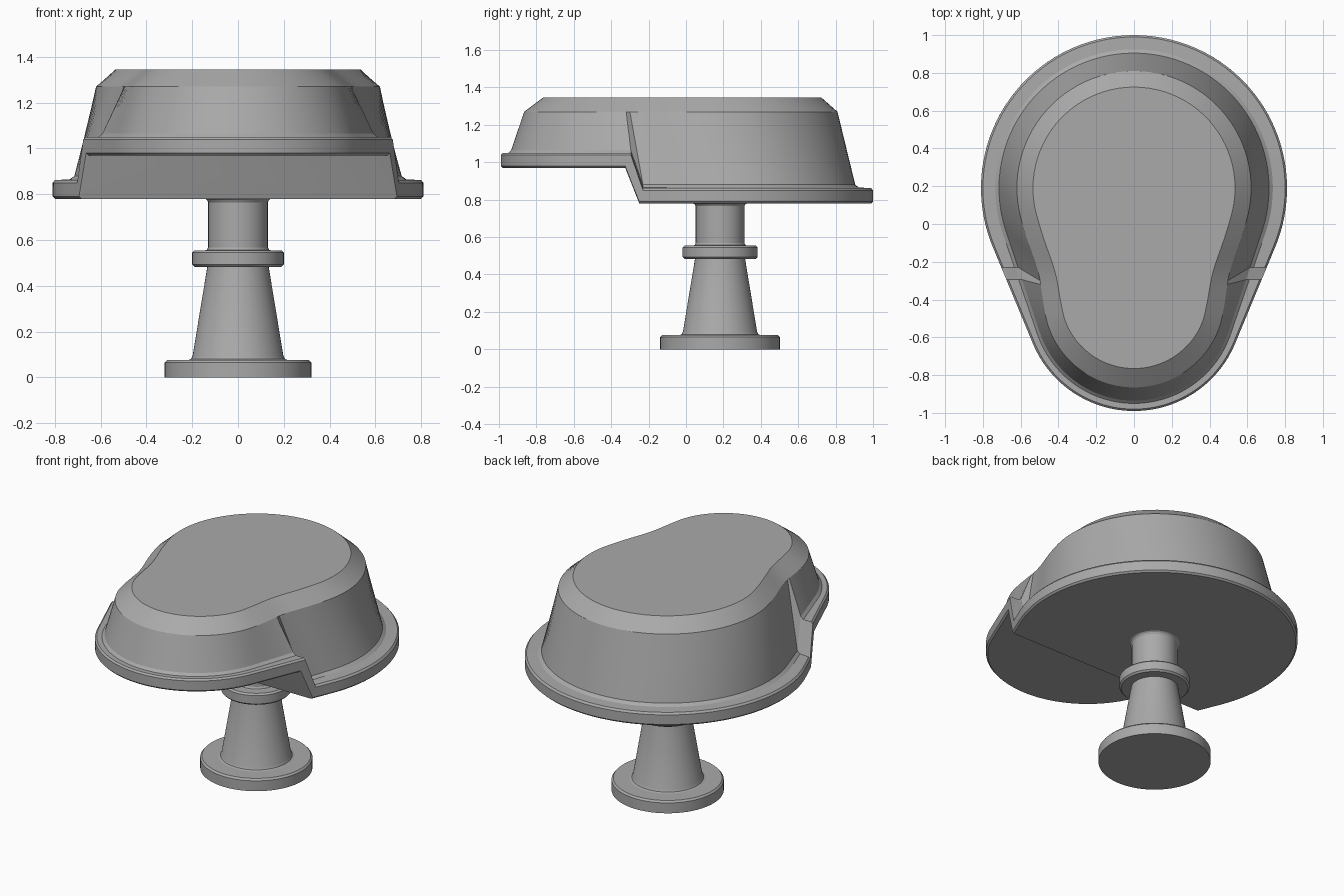
import bpy, bmesh, math

cube = bpy.data.objects.get("Cube")
if cube:
    bpy.data.objects.remove(cube)

grey = bpy.data.materials.new("plain grey")
grey.use_nodes = True
colour = (0.4, 0.4, 0.4, 1)
grey.diffuse_color = colour
grey.node_tree.nodes["Principled BSDF"].inputs["Base Color"].default_value = colour

BACK_Y = 0.19   # centre of the wide rear curve
STEPS = 40      # columns per half on each side of the step


def finish(bm, name):
    bmesh.ops.recalc_face_normals(bm, faces=bm.faces)
    mesh = bpy.data.meshes.new(name)
    bm.to_mesh(mesh)
    bm.free()
    mesh.materials.append(grey)
    obj = bpy.data.objects.new(name, mesh)
    bpy.context.collection.objects.link(obj)
    bpy.ops.object.select_all(action="DESELECT")
    obj.select_set(True)
    bpy.context.view_layer.objects.active = obj
    bpy.ops.object.shade_smooth_by_angle(angle=math.radians(22))
    return obj


def egg_point(origin, angle, rb, rf, cf, dent):
    """Where a ray from (0, origin) leaves the hull of the rear and front circles."""
    s, best = math.sin(angle), 0
    for i in range(101):
        t = i / 100
        off = BACK_Y + (cf - BACK_Y) * t - origin
        disc = (s * off) ** 2 - off * off + (rb + (rf - rb) * t) ** 2
        if disc >= 0:
            best = max(best, s * off + math.sqrt(disc))
    x, y = best * math.cos(angle), origin + best * s
    return x * (1 - dent * math.exp(-((y + 0.26) / 0.15) ** 2)), y


def egg_ring(bm, zb, zf, rb, rf, cf, yb, yf, dent=0):
    """Closed ring, high in front of the step and low behind it."""
    half = []
    for i in range(STEPS + 1):
        half.append((*egg_point(yb, math.pi / 2 * (1 - i / STEPS), rb, rf, cf, dent), zb))
    for i in range(STEPS + 1):
        half.append((*egg_point(yf, -math.pi / 2 * i / STEPS, rb, rf, cf, dent), zf))
    mirrored = [(-x, y, z) for x, y, z in half[-2:0:-1]]
    return [bm.verts.new(p) for p in half + mirrored]


# Stepped head: flange, tapering wall, chamfer and flat top
bm = bmesh.new()
levels = [
    # rear z, front z, rear r, front r, front centre, step rear y, step front y, dent
    (0.78, 0.97, 0.80, 0.57, -0.41, -0.25, -0.325),
    (0.79, 0.98, 0.81, 0.58, -0.41, -0.25, -0.325),
    (0.85, 1.04, 0.81, 0.58, -0.41, -0.23, -0.295),
    (0.862, 1.05, 0.80, 0.57, -0.41, -0.23, -0.295),
    (0.865, 1.05, 0.735, 0.54, -0.41, -0.23, -0.295),
    (0.88, 1.065, 0.715, 0.525, -0.41, -0.23, -0.295),
    (1.27, 1.27, 0.62, 0.48, -0.385, -0.30, -0.32, 0.04),
    (1.345, 1.345, 0.535, 0.39, -0.375, -0.30, -0.32, 0.04),
]
rings = [egg_ring(bm, *level) for level in levels]
count = len(rings[0])
for low, high in zip(rings, rings[1:]):
    for i in range(count):
        j = (i + 1) % count
        bm.faces.new((low[i], low[j], high[j], high[i]))
bm.faces.new(rings[-1])
# Underside: rear plate, sloped riser, front plate
base, a = rings[0], STEPS
b = count - a
bm.faces.new(base[b:] + base[:a + 1])
bm.faces.new((base[a], base[a + 1], base[b - 1], base[b]))
bm.faces.new(base[a + 1:b])
finish(bm, "stepped_head")


def lathe(name, profile, segments=64):
    bm = bmesh.new()
    verts = [bm.verts.new((r, 0, z)) for r, z in profile]
    edges = [bm.edges.new(pair) for pair in zip(verts, verts[1:])]
    bmesh.ops.spin(bm, geom=verts + edges, cent=(0, 0, 0), axis=(0, 0, 1),
                   angle=math.tau, steps=segments)
    bmesh.ops.remove_doubles(bm, verts=bm.verts, dist=0.0005)
    obj = finish(bm, name)
    obj.location.y = 0.182


# Stand: foot, tapered stem, collar and neck
lathe("foot", [(0, 0), (0.32, 0), (0.32, 0.065), (0.31, 0.076), (0.22, 0.076), (0, 0.076)])
lathe("tapered_stem", [(0.22, 0.075), (0.205, 0.08), (0.198, 0.095), (0.133, 0.49)])
lathe("collar", [(0, 0.483), (0.19, 0.483), (0.2, 0.493), (0.2, 0.545), (0.19, 0.555), (0, 0.555)])
lathe("neck", [(0.146, 0.554), (0.136, 0.557), (0.13, 0.568), (0.13, 0.765), (0.136, 0.775), (0.145, 0.781)])
